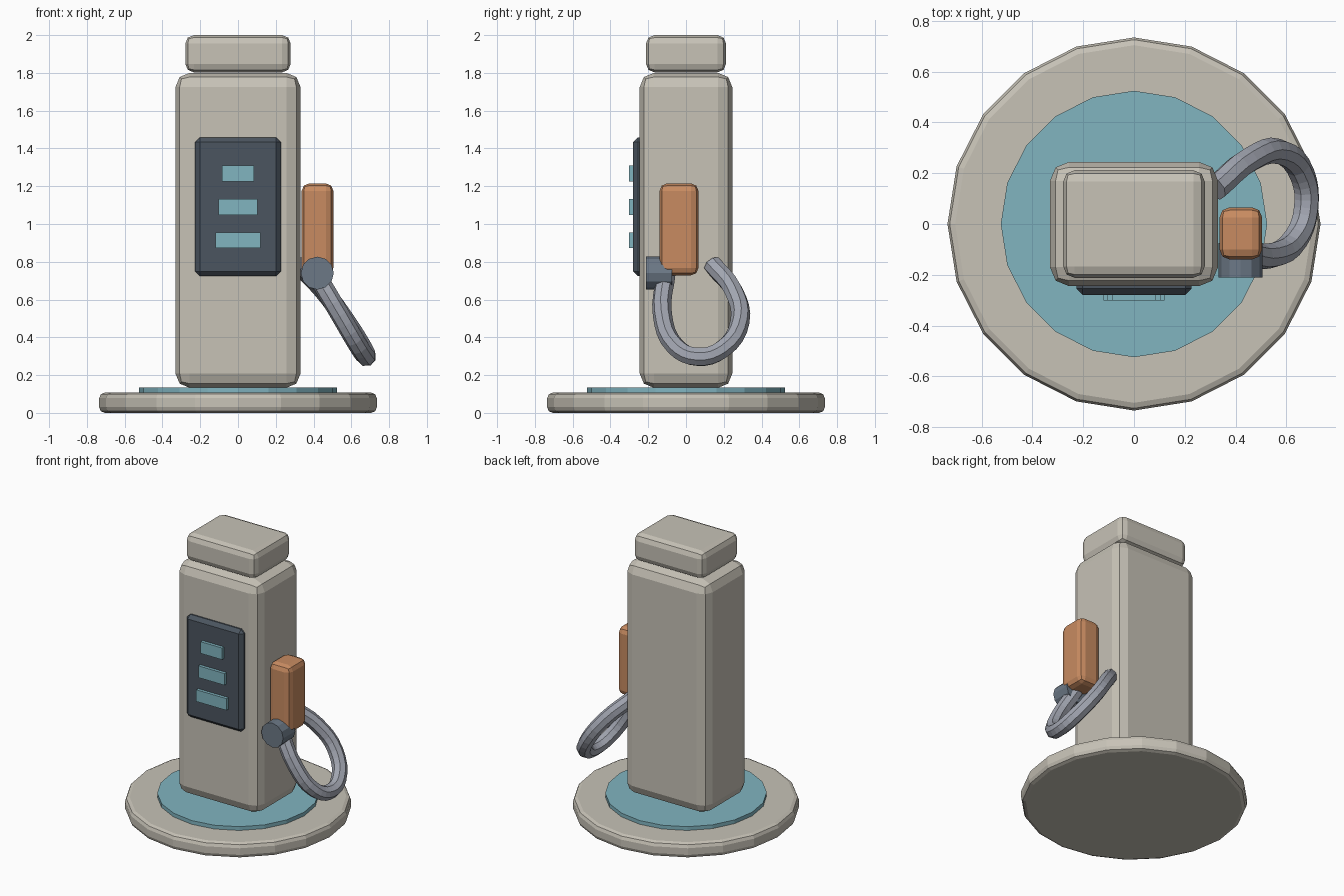
import bpy
from math import pi

if "Cube" in bpy.data.objects:
    bpy.data.objects.remove(bpy.data.objects["Cube"])


def material(name, rgb):
    m = bpy.data.materials.new(name)
    m.diffuse_color = (*rgb, 1)
    m.use_nodes = True
    m.node_tree.nodes["Principled BSDF"].inputs["Base Color"].default_value = m.diffuse_color
    return m


BEIGE = material("warm_beige", (0.57, 0.54, 0.47))
TEAL = material("teal", (0.22, 0.46, 0.53))
DARK = material("dark_slate", (0.07, 0.09, 0.115))
ORANGE = material("orange", (0.58, 0.26, 0.12))
STEEL = material("steel_blue", (0.15, 0.19, 0.24))
HOSE = material("hose_grey", (0.36, 0.38, 0.44))


def finish(obj, name, mat, bevel=0, segments=1):
    obj.name = name
    obj.data.materials.append(mat)
    if bevel:
        mod = obj.modifiers.new("bevel", 'BEVEL')
        mod.width = bevel
        mod.segments = segments
        mod.limit_method = 'ANGLE'
        mod.angle_limit = 0.7
    return obj


def box(name, lo, hi, mat, bevel=0, segments=1):
    bpy.ops.mesh.primitive_cube_add(size=1, location=[(a + b) / 2 for a, b in zip(lo, hi)])
    obj = bpy.context.object
    obj.scale = [b - a for a, b in zip(lo, hi)]
    bpy.ops.object.transform_apply(location=False, rotation=False, scale=True)
    return finish(obj, name, mat, bevel, segments)


def cylinder(name, sides, radius, depth, loc, mat, rot=(0, 0, 0), bevel=0, segments=1):
    bpy.ops.mesh.primitive_cylinder_add(vertices=sides, radius=radius, depth=depth,
                                        location=loc, rotation=rot)
    return finish(bpy.context.object, name, mat, bevel, segments)


# round base and coloured plinth
cylinder("base", 20, 0.735, 0.108, (0, 0, 0.054), BEIGE, bevel=0.03, segments=2)
cylinder("plinth", 20, 0.525, 0.05, (0, 0, 0.11), TEAL)

# cabinet and cap
box("cabinet", (-0.331, -0.245, 0.133), (0.331, 0.245, 1.80), BEIGE, 0.075, 2)
box("cap", (-0.279, -0.212, 1.803), (0.279, 0.212, 2.0), BEIGE, 0.045, 2)

# display panel with three readouts, widening downward
box("display_panel", (-0.227, -0.28, 0.724), (0.227, -0.22, 1.458), DARK, 0.025)
for i, (half, z) in enumerate([(0.085, 1.268), (0.104, 1.09), (0.12, 0.914)]):
    box(f"readout_{i + 1}", (-half, -0.302, z - 0.042), (half, -0.26, z + 0.042), TEAL)

# nozzle holder and hub on the right side
box("nozzle_holder", (0.337, -0.14, 0.728), (0.505, 0.066, 1.215), ORANGE, 0.04, 2)
cylinder("nozzle_hub", 12, 0.087, 0.137, (0.42, -0.143, 0.74), STEEL, rot=(pi / 2, 0, 0))

# hose looping from hub back into the cabinet
path = [(0.41, -0.105, 0.74), (0.54, -0.125, 0.52), (0.64, -0.055, 0.35),
        (0.678, 0.06, 0.297), (0.665, 0.19, 0.335), (0.575, 0.285, 0.48),
        (0.45, 0.25, 0.65), (0.32, 0.14, 0.785)]
curve = bpy.data.curves.new("hose", 'CURVE')
curve.dimensions = '3D'
curve.bevel_depth = 0.051
curve.bevel_resolution = 2
curve.resolution_u = 4
curve.use_fill_caps = True
spline = curve.splines.new('BEZIER')
spline.bezier_points.add(len(path) - 1)
spline.resolution_u = 4
spline.use_smooth = False
for p, co in zip(spline.bezier_points, path):
    p.co = co
    p.handle_left_type = p.handle_right_type = 'AUTO'
hose = bpy.data.objects.new("hose", curve)
bpy.context.collection.objects.link(hose)
curve.materials.append(HOSE)
